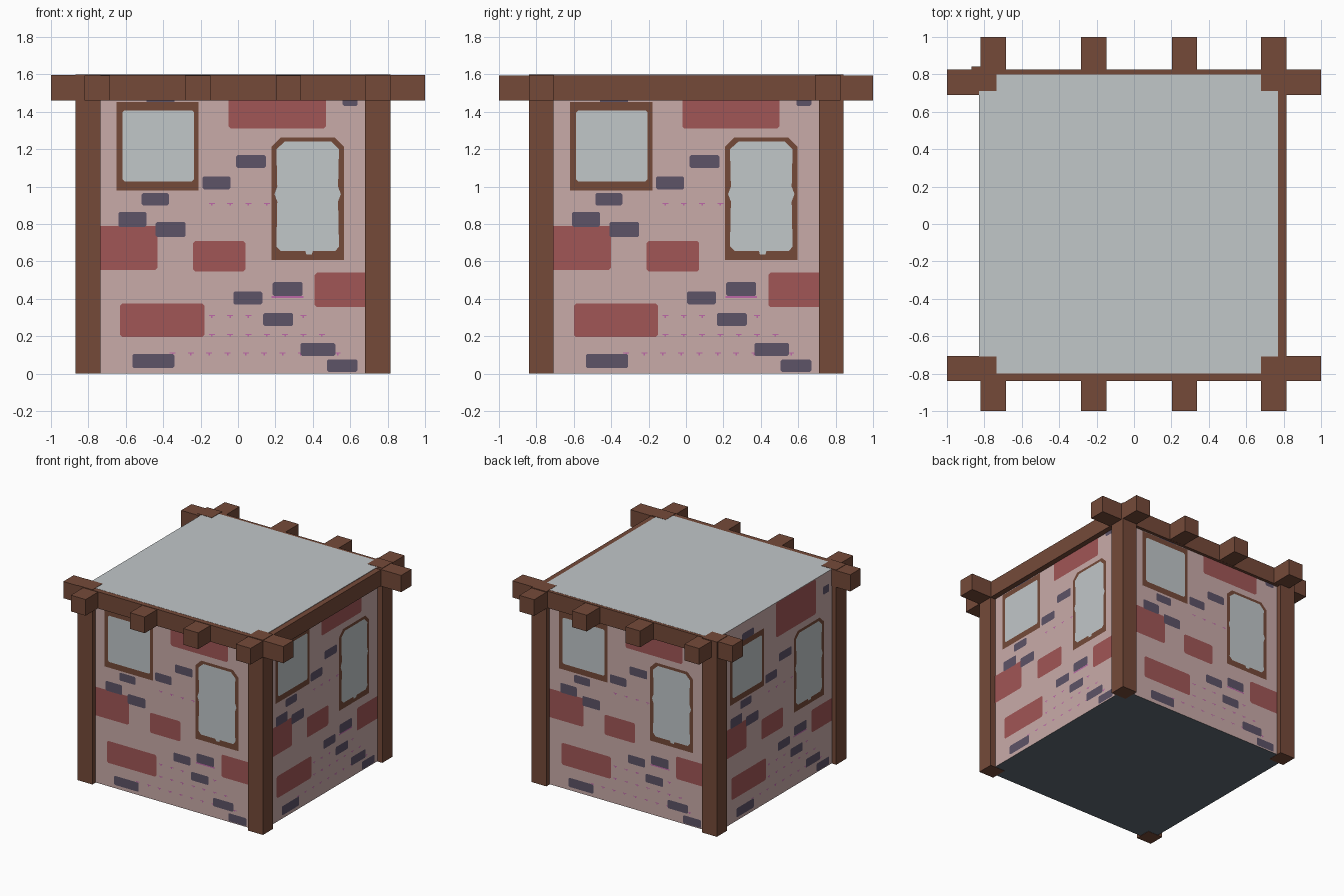
import bpy, bmesh, math
from mathutils import Matrix, Vector

if "Cube" in bpy.data.objects:
    bpy.data.objects.remove(bpy.data.objects["Cube"])


def mat(name, hexcol):
    m = bpy.data.materials.new(name)
    c = [int(hexcol[i:i + 2], 16) / 255 for i in (0, 2, 4)]
    lin = [v / 12.92 if v <= 0.04045 else ((v + 0.055) / 1.055) ** 2.4 for v in c]
    m.diffuse_color = (*lin, 1)
    m.use_nodes = True
    m.node_tree.nodes["Principled BSDF"].inputs["Base Color"].default_value = m.diffuse_color
    return m


PLASTER = mat("pink plaster", "c9aba9")
RED = mat("red brick", "a15656")
PURPLE = mat("purple brick", "5d5367")
WOOD = mat("brown wood", "754a39")
PALE = mat("pale grey", "c1c7c9")
FLOOR = mat("dark slate", "5f6b76")
PINK = mat("pink speckle", "bd68a8")


def finish(name, bm, mats):
    me = bpy.data.meshes.new(name)
    bm.to_mesh(me)
    bm.free()
    for m in mats:
        me.materials.append(m)
    ob = bpy.data.objects.new(name, me)
    bpy.context.collection.objects.link(ob)
    return ob


def box(name, x, y, z, mats):
    bm = bmesh.new()
    bmesh.ops.create_cube(bm, size=1)
    for v in bm.verts:
        v.co = [(a + b) / 2 + t * (b - a) for t, (a, b) in zip(v.co, (x, y, z))]
    bm.normal_update()
    return bm if name is None else finish(name, bm, mats)


# House body: plaster walls, pale roof, dark floor
body = box(None, (-0.83, 0.77), (-0.8, 0.8), (0.002, 1.598), None)
for f in body.faces:
    f.material_index = 1 if f.normal.z > 0.5 else 2 if f.normal.z < -0.5 else 0
finish("house_body", body, [PLASTER, PALE, FLOOR])

# Corner posts
for x0 in (-0.87, 0.68):
    for y0 in (-0.84, 0.71):
        box("corner_post", (x0, x0 + 0.135), (y0, y0 + 0.132), (0, 1.6), [WOOD])

# Roof beams: two along x, four crossing along y
for y0 in (-0.84, 0.69):
    box("long_beam", (-1, 1), (y0, y0 + 0.135), (1.46, 1.597), [WOOD])
for x0 in (-0.82, -0.283, 0.203, 0.68):
    box("cross_beam", (x0, x0 + 0.135), (-1, 1), (1.461, 1.594), [WOOD])


def cut_rect(x0, x1, z0, z1, low, high):
    """Rectangle outline with cut lower and upper corners."""
    pts = [(x0 + low, z0), (x1 - low, z0), (x1, z0 + low), (x1, z1 - high),
           (x1 - high, z1), (x0 + high, z1), (x0, z1 - high), (x0, z0 + low)]
    out = []
    for p in pts:
        if p not in out:
            out.append(p)
    return out


reds = [(-0.05, 0.47, 1.31, 1.595), (-0.82, -0.43, 0.555, 0.79), (-0.24, 0.04, 0.545, 0.71),
        (0.41, 0.765, 0.355, 0.54), (-0.63, -0.18, 0.195, 0.375)]
purples = [(-0.01, 0.15, 1.10, 1.168), (-0.19, -0.04, 0.985, 1.055), (-0.515, -0.37, 0.90, 0.965),
           (-0.64, -0.49, 0.785, 0.865), (-0.44, -0.28, 0.73, 0.81), (-0.025, 0.13, 0.37, 0.44),
           (0.185, 0.345, 0.415, 0.49), (0.135, 0.295, 0.255, 0.325), (0.335, 0.52, 0.095, 0.165),
           (0.475, 0.64, 0.01, 0.075), (-0.565, -0.34, 0.03, 0.105), (-0.49, -0.34, 1.445, 1.51),
           (0.56, 0.64, 1.43, 1.495)]
# speckle rows: height, first x, last x
rows = [(0.11, -0.35, 0.54), (0.21, -0.14, 0.48), (0.31, -0.14, 0.36), (0.91, -0.14, 0.16)]

# Arched window glass with small notches in its outline
arch_glass = [(0.23, 0.655), (0.36, 0.655), (0.365, 0.638), (0.395, 0.638), (0.4, 0.655), (0.52, 0.655),
              (0.54, 0.68), (0.535, 0.92), (0.55, 0.96), (0.535, 1.0), (0.54, 1.2), (0.50, 1.24),
              (0.25, 1.24), (0.205, 1.2), (0.21, 1.0), (0.195, 0.96), (0.21, 0.92), (0.205, 0.68)]


def plates(name, outlines, depth, material, turn):
    """Thin painted shapes on one wall; turn is the wall's quarter turn."""
    bm = bmesh.new()
    place = Matrix.Translation((-0.03, 0, 0)) @ Matrix.Rotation(turn * math.pi / 2, 4, 'Z')
    for pts in outlines:
        bm.faces.new([bm.verts.new(place @ Vector((x + 0.03, -0.8 - depth, z))) for x, z in pts])
    finish(name, bm, [material])


for turn, side in enumerate(("front", "right", "back", "left")):
    plates(side + "_red_bricks", [cut_rect(*r, 0.012, 0.012) for r in reds], 0.002, RED, turn)
    plates(side + "_purple_bricks", [cut_rect(*r, 0.008, 0.008) for r in purples], 0.003, PURPLE, turn)
    plates(side + "_window_frames", [cut_rect(-0.65, -0.21, 0.98, 1.452, 0, 0),
                                     cut_rect(0.178, 0.567, 0.608, 1.262, 0, 0.05)], 0.0045, WOOD, turn)
    plates(side + "_window_glass", [cut_rect(-0.618, -0.235, 1.028, 1.408, 0.012, 0.012),
                                    arch_glass], 0.006, PALE, turn)
    # Speckles: a short dash and a small tick at each step
    marks = [cut_rect(0.18, 0.35, 0.405, 0.415, 0, 0)]
    for z, a, b in rows:
        for i in range(int((b - a) / 0.098) + 1):
            x = a + i * 0.098
            marks.append(cut_rect(x - 0.016, x + 0.016, z - 0.003, z + 0.003, 0, 0))
            marks.append(cut_rect(x - 0.004, x + 0.004, z - 0.012, z - 0.003, 0, 0))
    plates(side + "_speckles", marks, 0.0015, PINK, turn)
